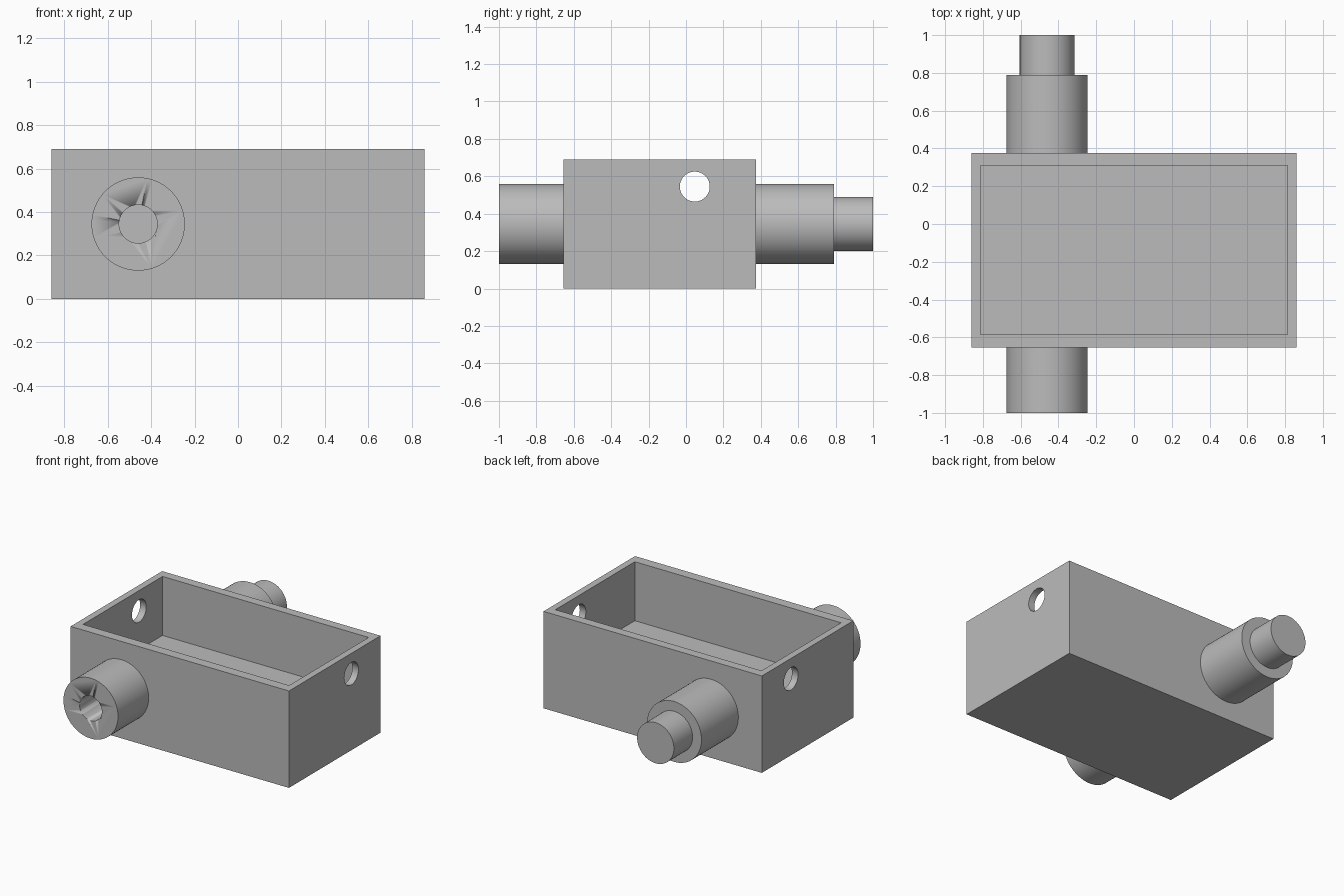
import bpy
import math
from mathutils import Vector

cube = bpy.data.objects.get("Cube")
if cube:
    bpy.data.objects.remove(cube, do_unlink=True)

grey = bpy.data.materials.new("plain grey")
grey.use_nodes = True
colour = (0.5, 0.5, 0.5, 1)
grey.diffuse_color = colour
grey.node_tree.nodes["Principled BSDF"].inputs["Base Color"].default_value = colour


def finish(name):
    obj = bpy.context.object
    obj.name = name
    obj.data.materials.append(grey)
    return obj


def box(name, low, high):
    low, high = Vector(low), Vector(high)
    bpy.ops.mesh.primitive_cube_add(size=1, location=(low + high) / 2)
    obj = finish(name)
    obj.scale = high - low
    bpy.ops.object.transform_apply(location=False, rotation=False, scale=True)
    return obj


def rod(name, radius, start, end, axis, centre):
    """Cylinder along x or y; centre gives the other horizontal value and z."""
    mid = (start + end) / 2
    across, z = centre
    along_x = axis == "x"
    bpy.ops.mesh.primitive_cylinder_add(
        vertices=64, radius=radius, depth=end - start,
        location=(mid, across, z) if along_x else (across, mid, z),
        rotation=(0, math.pi / 2, 0) if along_x else (math.pi / 2, 0, 0))
    obj = finish(name)
    bpy.ops.object.shade_smooth_by_angle(angle=math.radians(30))
    return obj


def cut(target, cutter):
    mod = target.modifiers.new(cutter.name, "BOOLEAN")
    mod.operation = "DIFFERENCE"
    mod.solver = "EXACT"
    mod.object = cutter
    bpy.context.view_layer.objects.active = target
    bpy.ops.object.modifier_apply(modifier=mod.name)
    bpy.data.objects.remove(cutter, do_unlink=True)


# Open box with a raised floor and a hole through both end walls
housing = box("housing", (-0.86, -0.655, 0), (0.86, 0.375, 0.69))
cut(housing, box("cavity", (-0.812, -0.584, 0.27), (0.812, 0.31, 0.8)))
cut(housing, rod("side_holes", 0.08, -1, 1, "x", (0.047, 0.545)))

# Front socket with a blind bore
axle = (-0.46, 0.345)
socket = rod("front_socket", 0.215, -1, -0.65, "y", axle)
cut(socket, rod("bore", 0.088, -1.1, -0.66, "y", axle))

# Rear boss and its stepped pin
rod("rear_boss", 0.215, 0.37, 0.79, "y", axle)
rod("rear_pin", 0.145, 0.78, 1, "y", axle)
